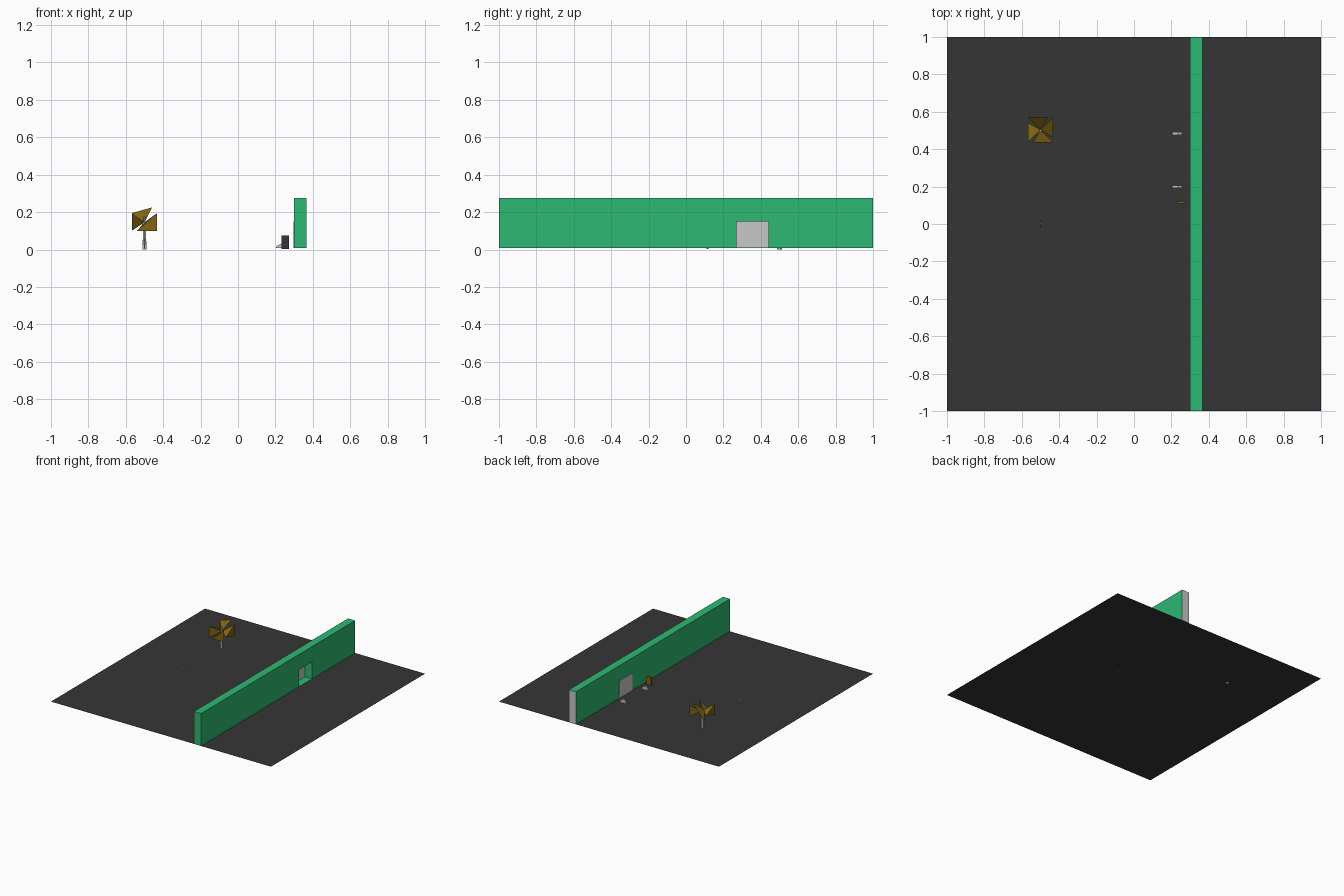
import bpy, bmesh, math
from mathutils import Matrix, Vector

if "Cube" in bpy.data.objects:
    bpy.data.objects.remove(bpy.data.objects["Cube"])


def material(name, rgb):
    m = bpy.data.materials.new(name)
    m.diffuse_color = (*rgb, 1)
    m.use_nodes = True
    m.node_tree.nodes["Principled BSDF"].inputs["Base Color"].default_value = m.diffuse_color
    return m


GREEN = material("green", (0.027, 0.479, 0.168))
DARK = material("charcoal", (0.036, 0.036, 0.036))
GREY = material("light_grey", (0.58, 0.58, 0.58))
BROWN = material("ochre_brown", (0.22, 0.13, 0.006))
G = 0.008  # ground level


def finish(name, bm, *mats):
    bmesh.ops.recalc_face_normals(bm, faces=bm.faces)
    me = bpy.data.meshes.new(name)
    bm.to_mesh(me)
    bm.free()
    for m in mats:
        me.materials.append(m)
    ob = bpy.data.objects.new(name, me)
    bpy.context.collection.objects.link(ob)
    return ob


def add_box(bm, lo, hi):
    lo, hi = Vector(lo), Vector(hi)
    mat = Matrix.Translation((lo + hi) / 2) @ Matrix.Diagonal((*(hi - lo), 1))
    bmesh.ops.create_cube(bm, size=1, matrix=mat)


def add_prism(bm, points, offset):
    face = bm.faces.new([bm.verts.new(p) for p in points])
    ext = bmesh.ops.extrude_face_region(bm, geom=[face], use_keep_orig=True)
    verts = [g for g in ext["geom"] if isinstance(g, bmesh.types.BMVert)]
    bmesh.ops.translate(bm, verts=verts, vec=offset)


def add_rod(bm, a, b, r1, r2, sides=6):
    a, b = Vector(a), Vector(b)
    rot = (b - a).to_track_quat('Z', 'Y').to_matrix().to_4x4()
    bmesh.ops.create_cone(bm, cap_ends=True, segments=sides, radius1=r1, radius2=r2,
                          depth=(b - a).length,
                          matrix=Matrix.Translation((a + b) / 2) @ rot)


# Ground sheet
bm = bmesh.new()
bmesh.ops.create_grid(bm, x_segments=1, y_segments=1, size=1,
                      matrix=Matrix.Translation((0, 0, G)))
finish("ground", bm, DARK)

# Long wall with a doorway notch; the far end is grey
bm = bmesh.new()
B, T = G + 0.0005, 0.275
outline = [(-1, B), (0.27, B), (0.27, 0.15), (0.44, 0.15), (0.44, B), (1, B), (1, T), (-1, T)]
add_prism(bm, [(0.30, y, z) for y, z in outline], (0.065, 0, 0))
for f in bm.faces:
    if f.calc_center_median().y > 0.99:
        f.material_index = 1
finish("wall", bm, GREEN, GREY)

# Doorway threshold and closed door
bm = bmesh.new()
add_box(bm, (0.30, 0.27, G), (0.365, 0.44, G + 0.002))
finish("threshold", bm, GREEN)
bm = bmesh.new()
add_box(bm, (0.298, 0.27, G), (0.302, 0.44, 0.15))
finish("door", bm, GREY)

# Small wedge blocks either side of the door
for i, y in enumerate((0.192, 0.476)):
    bm = bmesh.new()
    side = [(0.203, G), (0.257, G), (0.257, 0.024), (0.235, 0.034), (0.207, 0.02)]
    add_prism(bm, [(x, y, z) for x, z in side], (0, 0.015, 0))
    finish(f"door_block_{i + 1}", bm, GREY)

# Sign board: dark front, brown elsewhere
bm = bmesh.new()
add_box(bm, (0.233, 0.11, 0.004), (0.273, 0.12, 0.075))
bm.normal_update()
for f in bm.faces:
    if f.normal.y < -0.9:
        f.material_index = 1
finish("sign_board", bm, BROWN, DARK)

# Small standing figure
bm = bmesh.new()
X = -0.5
for s in (-1, 1):
    add_rod(bm, (X, s * 0.008, G), (X, s * 0.003, 0.028), 0.003, 0.003)
    add_rod(bm, (X, s * 0.004, 0.04), (X, s * 0.018, 0.03), 0.0025, 0.002)
add_rod(bm, (X, 0, 0.026), (X, 0, 0.043), 0.005, 0.006)
bmesh.ops.create_icosphere(bm, subdivisions=1, radius=0.006,
                           matrix=Matrix.Translation((X, 0, 0.05)))
finish("figure", bm, GREY)

# Tree trunk with short branches
bm = bmesh.new()
add_rod(bm, (X, 0.5, 0), (X, 0.5, 0.18), 0.013, 0.005)
for k in range(4):
    a = math.radians(45 + 90 * k)
    add_rod(bm, (X, 0.5, 0.11), (X + 0.025 * math.cos(a), 0.5 + 0.025 * math.sin(a), 0.15),
            0.005, 0.002)
finish("tree_trunk", bm, GREY)

# Four angular leaf clumps in a pinwheel around the trunk
bm = bmesh.new()
for k, tip in enumerate((0.13, 0.225, 0.14, 0.10)):
    rot = Matrix.Rotation(math.radians(90 * k), 3, 'Z')
    pts = [(0, 0, 0.145), (0.068, 0.068, 0.10), (0.068, 0.068, 0.195), (0.068, -0.04, tip)]
    v = [bm.verts.new(rot @ Vector(p) + Vector((X, 0.503, 0))) for p in pts]
    for tri in ((0, 1, 2), (0, 2, 3), (0, 3, 1), (1, 3, 2)):
        bm.faces.new([v[i] for i in tri])
finish("tree_leaves", bm, BROWN)
